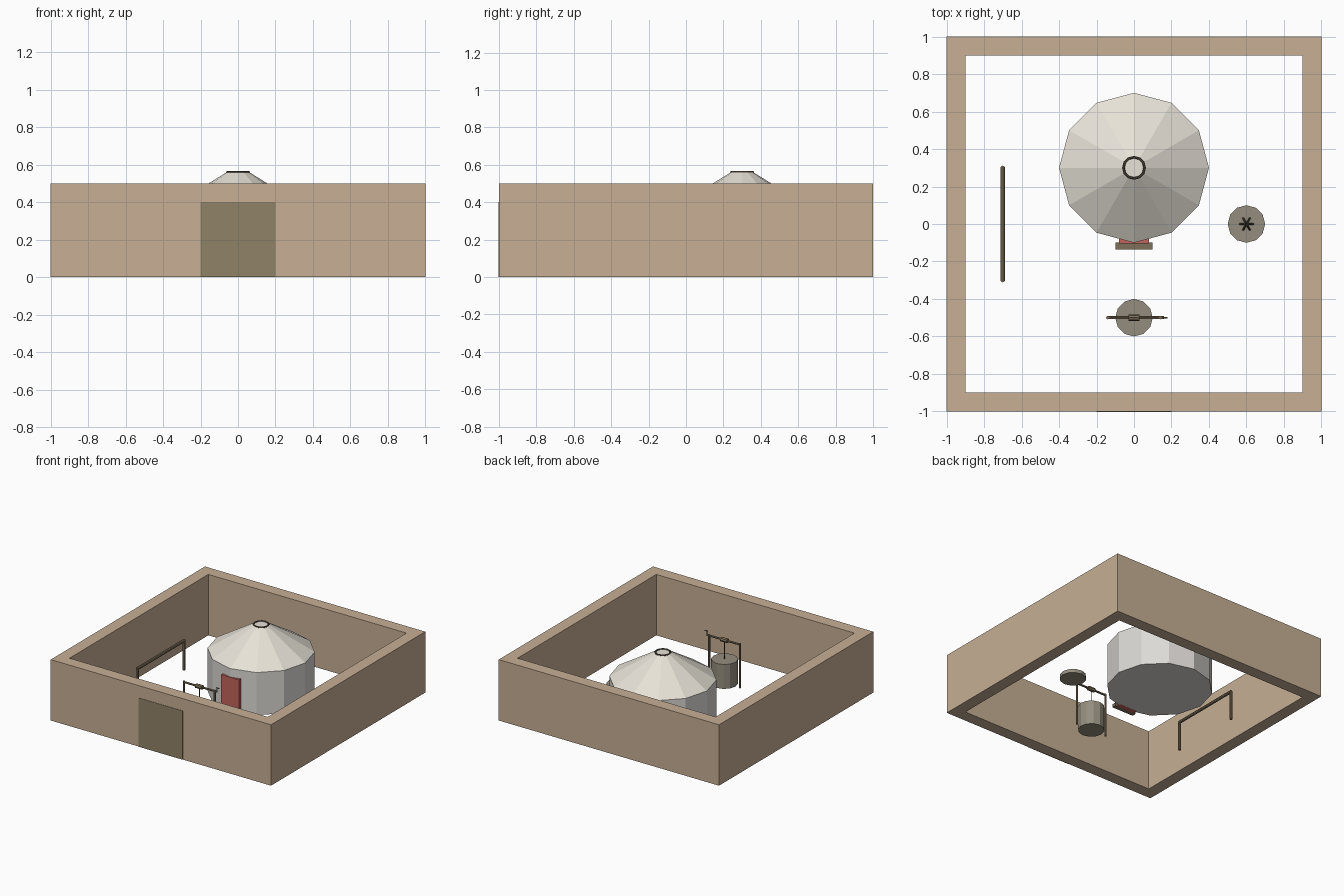
import bpy, math
from mathutils import Vector

if "Cube" in bpy.data.objects:
    bpy.data.objects.remove(bpy.data.objects["Cube"])


def material(name, rgb):
    m = bpy.data.materials.new(name)
    m.diffuse_color = (*rgb, 1)
    m.use_nodes = True
    m.node_tree.nodes["Principled BSDF"].inputs["Base Color"].default_value = m.diffuse_color
    return m


CLAY = material("clay", (0.57, 0.43, 0.30))
FELT = material("felt", (0.80, 0.76, 0.68))
CANVAS = material("canvas", (0.72, 0.70, 0.67))
GATE = material("gate_wood", (0.28, 0.227, 0.138))
WOOD = material("wood", (0.21, 0.16, 0.10))
DARK = material("dark_wood", (0.08, 0.06, 0.045))
STONE = material("stone", (0.30, 0.27, 0.21))
RED = material("red_paint", (0.55, 0.13, 0.11))


def finish(name, mat):
    ob = bpy.context.object
    ob.name = name
    ob.data.materials.append(mat)
    return ob


def box(name, lo, hi, mat):
    lo, hi = Vector(lo), Vector(hi)
    bpy.ops.mesh.primitive_cube_add(size=1, location=(lo + hi) / 2)
    bpy.context.object.scale = hi - lo
    return finish(name, mat)


def frustum(name, x, y, z0, z1, r0, r1, mat, sides=12):
    # turned so that a corner lies on the x and y axes
    bpy.ops.mesh.primitive_cone_add(vertices=sides, radius1=r0, radius2=r1,
                                    depth=z1 - z0, location=(x, y, (z0 + z1) / 2))
    return finish(name, mat)


def rod(name, a, b, r, mat, sides=8):
    a, b = Vector(a), Vector(b)
    d = b - a
    bpy.ops.mesh.primitive_cylinder_add(
        vertices=sides, radius=r, depth=d.length, location=(a + b) / 2,
        rotation=d.to_track_quat('Z', 'Y').to_euler())
    return finish(name, mat)


# courtyard wall: square outline, hollow in the middle
def ring_mesh(name, outer, inner, height, mat):
    corners = [(-1, -1), (1, -1), (1, 1), (-1, 1)]
    verts = [(cx * s, cy * s, z) for z in (0, height) for s in (outer, inner)
             for cx, cy in corners]
    faces = []
    for i in range(4):
        j = (i + 1) % 4
        faces += [(i, j, 8 + j, 8 + i), (4 + j, 4 + i, 12 + i, 12 + j),
                  (8 + i, 8 + j, 12 + j, 12 + i), (j, i, 4 + i, 4 + j)]
    me = bpy.data.meshes.new(name)
    me.from_pydata(verts, [], faces)
    me.materials.append(mat)
    ob = bpy.data.objects.new(name, me)
    bpy.context.collection.objects.link(ob)


ring_mesh("courtyard_wall", 1.0, 0.9, 0.5, CLAY)
box("gate", (-0.2, -1.003, 0), (0.2, -0.99, 0.4), GATE)

# round tent
frustum("tent_wall", 0, 0.3, 0, 0.35, 0.4, 0.4, CANVAS)
frustum("tent_roof", 0, 0.3, 0.35, 0.56, 0.4, 0.06, FELT)
bpy.ops.mesh.primitive_torus_add(major_radius=0.057, minor_radius=0.007,
                                 major_segments=12, minor_segments=6,
                                 location=(0, 0.3, 0.56))
finish("roof_ring", DARK)
box("tent_door", (-0.08, -0.104, 0), (0.08, -0.06, 0.28), RED)
box("door_step", (-0.1, -0.135, 0), (0.1, -0.1, 0.025), WOOD)

# well with winch
WY, WZ = -0.5, 0.355
frustum("well", 0, WY, 0, 0.2, 0.1, 0.1, STONE)
for side, x in (("left", -0.14), ("right", 0.14)):
    rod("well_post_" + side, (x, WY, 0), (x, WY, WZ + 0.008), 0.009, WOOD)
rod("well_axle", (-0.145, WY, WZ), (0.16, WY, WZ), 0.008, WOOD)
rod("well_spool", (-0.03, WY, WZ), (0.03, WY, WZ), 0.018, WOOD)
rod("well_rope", (0, WY, 0.2), (0, WY, WZ), 0.003, DARK, 6)
rod("crank_arm", (0.16, WY, WZ - 0.005), (0.16, WY, WZ + 0.035), 0.005, WOOD, 6)
rod("crank_grip", (0.155, WY, WZ + 0.032), (0.178, WY, WZ + 0.032), 0.005, WOOD, 6)

# hitching rail
rod("hitching_rail", (-0.7, -0.305, 0.24), (-0.7, 0.305, 0.24), 0.012, WOOD)
for side, y in (("front", -0.3), ("back", 0.3)):
    rod("hitching_post_" + side, (-0.7, y, 0), (-0.7, y, 0.245), 0.011, WOOD)

# fire pit with six logs leaning together
frustum("fire_pit", 0.6, 0, 0, 0.03, 0.1, 0.1, STONE)
for i in range(6):
    a = i * math.pi / 3
    c, s = math.cos(a), math.sin(a)
    rod(f"fire_log_{i + 1}", (0.6 + 0.036 * c, 0.036 * s, 0.03),
        (0.6 + 0.004 * c, 0.004 * s, 0.055), 0.006, DARK, 6)
